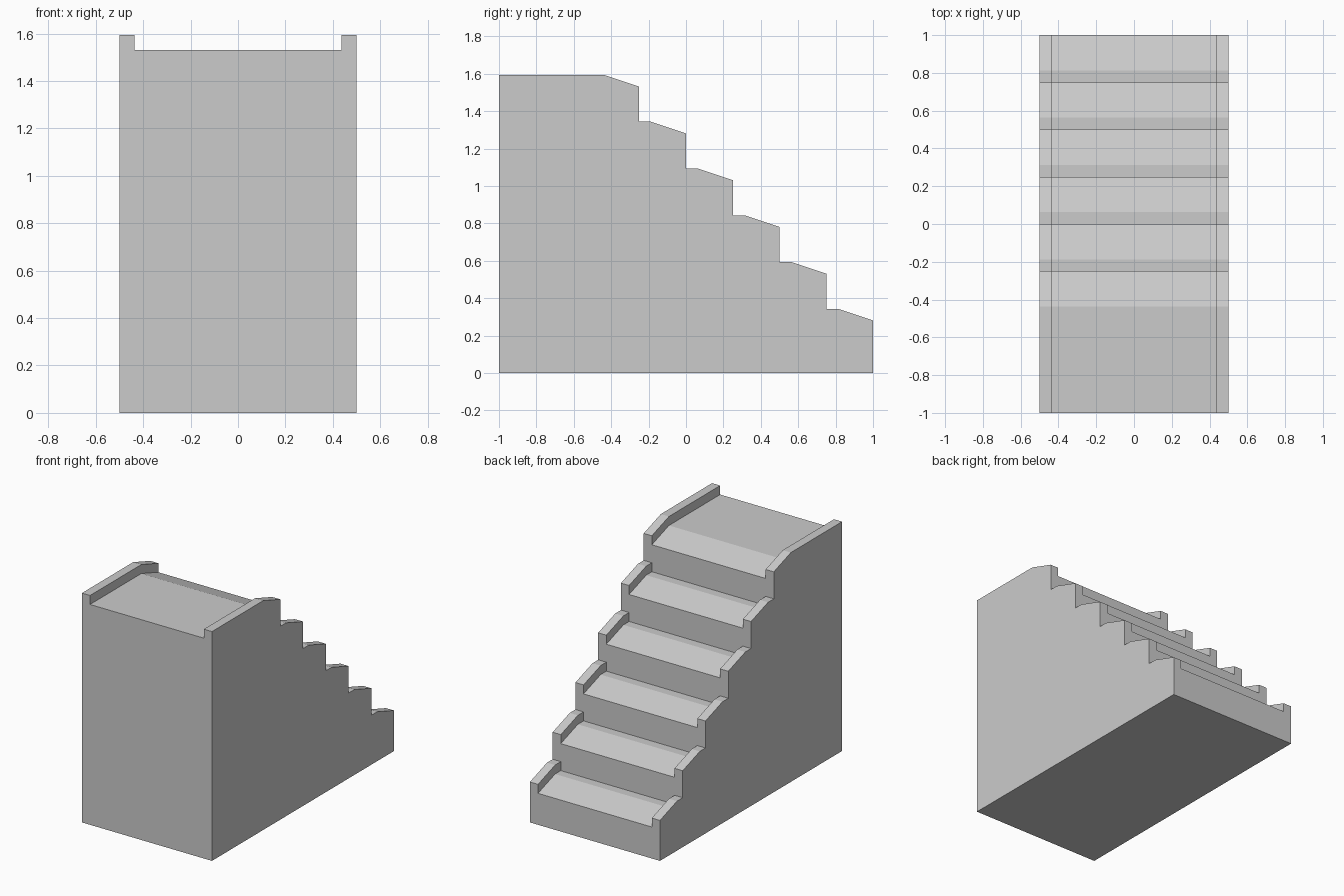
import bpy, bmesh

if "Cube" in bpy.data.objects:
    bpy.data.objects.remove(bpy.data.objects["Cube"])

STEPS, RUN, LIP, TOP = 6, 0.25, 0.0625, 1.59375

# Side profile (y, z, lip depth): up the front, down the steps, to the ground
profile = [(-1.0, 0.0, 0.0)]
for i in range(STEPS):
    y, z = -0.5 + RUN * i, TOP - RUN * i
    profile += [(-1.0 if i == 0 else y, z, LIP), (y + LIP, z, LIP), (y + RUN, z - LIP, LIP)]
profile.append((1.0, 0.0, 0.0))

# Cross-section: raised lips either side of a sunken tread (x, sunken?)
section = [(-0.5, 0), (-0.4375, 0), (-0.4375, 1), (0.4375, 1), (0.4375, 0), (0.5, 0)]

bm = bmesh.new()
rows = [[bm.verts.new((x, y, z - d * s)) for x, s in section] for y, z, d in profile]

# Sweep the section around the profile, closing along the bottom
for i, a in enumerate(rows):
    k = (i + 1) % len(rows)
    b = rows[k]
    flat_lip = profile[i][0] == profile[k][0] or k == 0
    for j in range(5):
        if j in (1, 3) and flat_lip:
            continue  # lip walls vanish on risers and underneath
        bm.faces.new((a[j], a[j + 1], b[j + 1], b[j]))

# Side walls
bm.faces.new([r[0] for r in rows])
bm.faces.new([r[-1] for r in reversed(rows)])
bmesh.ops.remove_doubles(bm, verts=bm.verts, dist=1e-5)

mesh = bpy.data.meshes.new("staircase")
bm.to_mesh(mesh)
bm.free()
bpy.context.collection.objects.link(bpy.data.objects.new("staircase", mesh))
